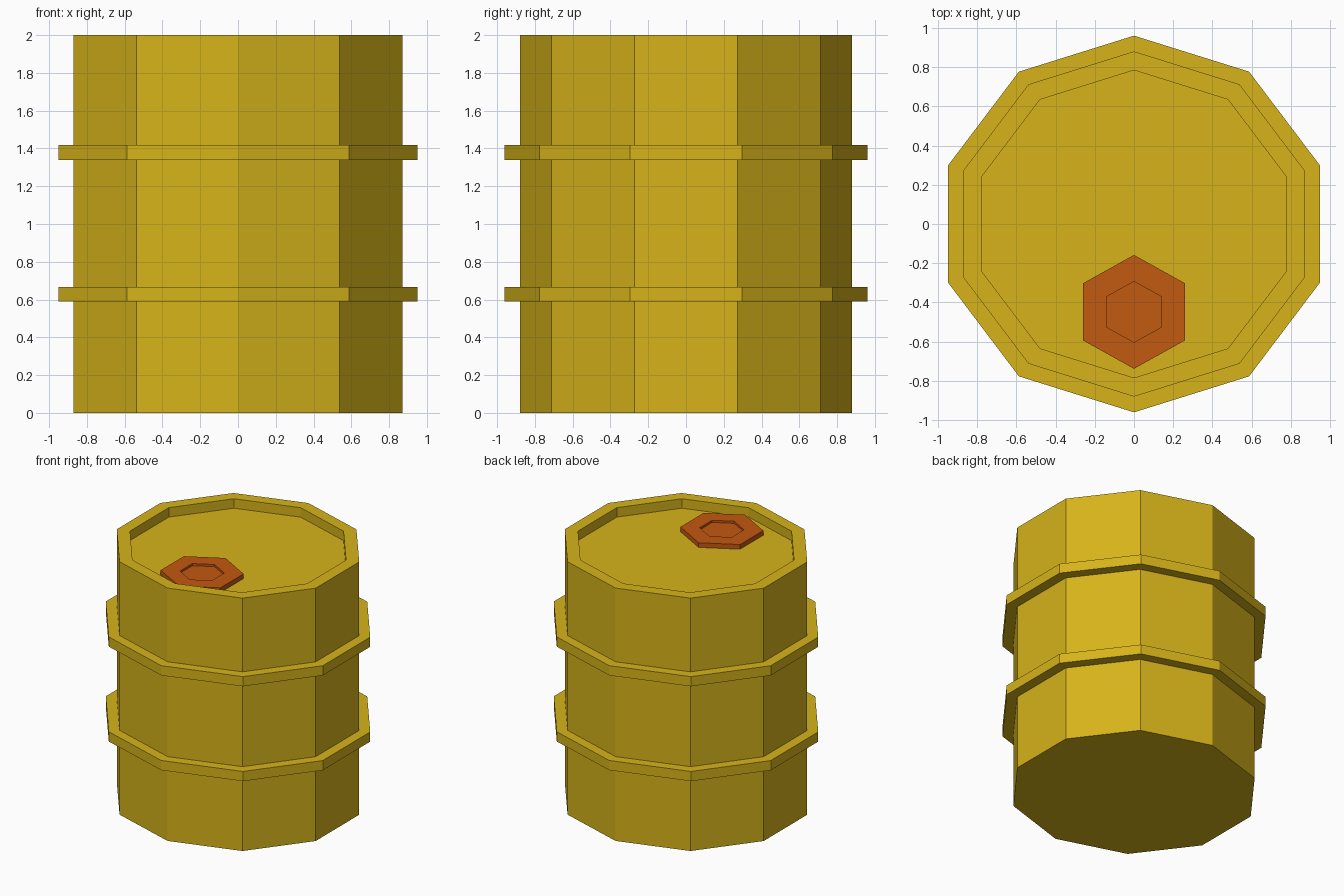
import bpy, bmesh, math

if "Cube" in bpy.data.objects:
    bpy.data.objects.remove(bpy.data.objects["Cube"])

STRETCH = 1.04  # the barrel is slightly wider in x than in y


def material(name, rgb):
    m = bpy.data.materials.new(name)
    m.diffuse_color = (*rgb, 1)
    m.use_nodes = True
    m.node_tree.nodes["Principled BSDF"].inputs["Base Color"].default_value = m.diffuse_color
    return m


def lathe(name, profile, sides, mat, cy=0.0, closed=False):
    """Faceted solid from (radius, z) rings; capped at both ends or closed into a loop."""
    bm = bmesh.new()
    rings = []
    for r, z in profile:
        ring = []
        for i in range(sides):
            a = math.pi / 2 + 2 * math.pi * i / sides
            ring.append(bm.verts.new((STRETCH * r * math.cos(a), cy + r * math.sin(a), z)))
        rings.append(ring)
    pairs = list(zip(rings, rings[1:]))
    if closed:
        pairs.append((rings[-1], rings[0]))
    else:
        bm.faces.new(rings[0])
        bm.faces.new(rings[-1])
    for a, b in pairs:
        for i in range(sides):
            j = (i + 1) % sides
            bm.faces.new((a[i], a[j], b[j], b[i]))
    bmesh.ops.recalc_face_normals(bm, faces=bm.faces)
    me = bpy.data.meshes.new(name)
    bm.to_mesh(me)
    bm.free()
    me.materials.append(mat)
    ob = bpy.data.objects.new(name, me)
    bpy.context.collection.objects.link(ob)
    return ob


yellow = material("yellow_paint", (0.67, 0.45, 0.01))
orange = material("orange_cap", (0.54, 0.10, 0.005))

# Drum body with recessed lid
lathe("drum_body", [(0.88, 0), (0.88, 2), (0.784, 2), (0.784, 1.925)], 10, yellow)

# Two protruding hoops
for label, z in (("lower", 0.59), ("upper", 1.34)):
    lathe(label + "_hoop", [(0.87, z), (0.96, z), (0.96, z + 0.077), (0.87, z + 0.077)],
          10, yellow, closed=True)

# Hexagonal filler cap with a sunken centre
lathe("filler_cap", [(0.29, 1.922), (0.29, 1.962), (0.155, 1.962), (0.155, 1.945)],
      6, orange, cy=-0.448)
